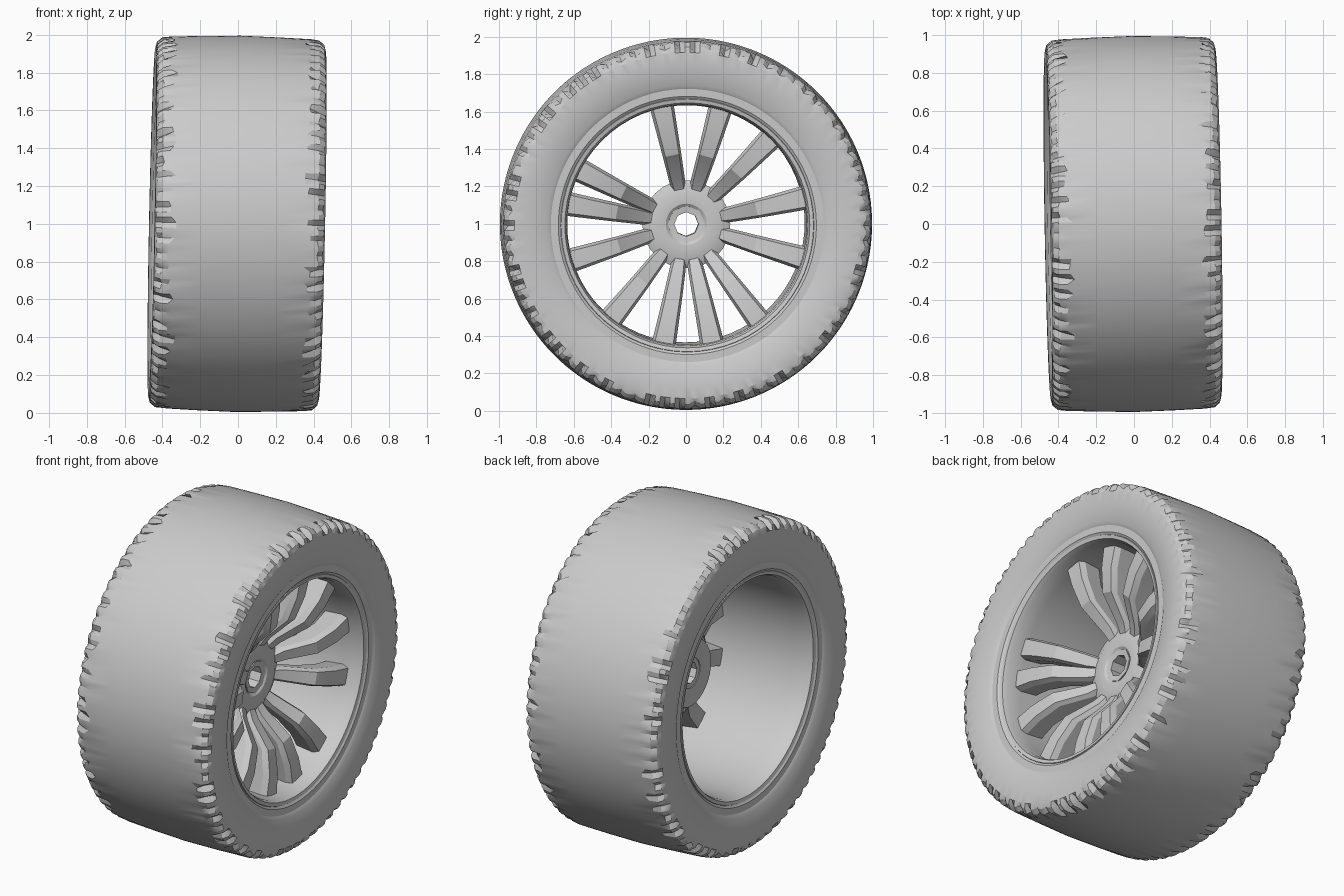
import bpy, bmesh, random
from math import sin, cos, pi, radians
from mathutils import Matrix, Vector

random.seed(4)
default = bpy.data.objects.get("Cube")
if default:
    bpy.data.objects.remove(default, do_unlink=True)

grey = bpy.data.materials.new("plain_grey")
grey.use_nodes = True
grey.diffuse_color = (0.6, 0.6, 0.6, 1)
grey.node_tree.nodes["Principled BSDF"].inputs["Base Color"].default_value = (0.6, 0.6, 0.6, 1)


def finish(name, bm, smooth=30):
    """Turn a bmesh into a part that leans slightly with the whole wheel."""
    bmesh.ops.recalc_face_normals(bm, faces=bm.faces)
    mesh = bpy.data.meshes.new(name)
    bm.to_mesh(mesh)
    bm.free()
    mesh.materials.append(grey)
    obj = bpy.data.objects.new(name, mesh)
    bpy.context.collection.objects.link(obj)
    obj.location = (-0.005, 0, 1)
    obj.rotation_euler = (0, 0.02, 0.017)
    bpy.ops.object.select_all(action='DESELECT')
    obj.select_set(True)
    bpy.context.view_layer.objects.active = obj
    bpy.ops.object.shade_smooth_by_angle(angle=radians(smooth))
    return obj


def lathe(profile, segments, tweak=None):
    """Spin a closed profile of (radius, x) points round the x axis."""
    bm = bmesh.new()
    rings = []
    for s in range(segments):
        a = 2 * pi * s / segments
        ring = []
        for i, (r, x) in enumerate(profile):
            if tweak:
                r, x = tweak(i, s, r, x)
            ring.append(bm.verts.new((x, r * cos(a), r * sin(a))))
        rings.append(ring)
    n = len(profile)
    for s in range(segments):
        p, q = rings[s], rings[(s + 1) % segments]
        for i in range(n):
            j = (i + 1) % n
            bm.faces.new((p[i], p[j], q[j], q[i]))
    return bm


# Tyre: half profile from the bead to the tread centre, mirrored in x
half = [(0.655, 0.40), (0.69, 0.425), (0.73, 0.425), (0.75, 0.437), (0.86, 0.45),
        (0.925, 0.45), (0.955, 0.442), (0.978, 0.415), (0.984, 0.36), (0.99, 0.2)]
tyre_profile = half + [(0.995, 0.0)] + [(r, -x) for r, x in reversed(half)]
last = len(tyre_profile) - 1
nicks = {}


def worn_shoulder(i, s, r, x):
    """Cut small random notches into both shoulder edges."""
    row, side = min(i, last - i), i < last / 2
    if row in (6, 7) and s % 3 == 0:
        depth = nicks.setdefault((s, side), random.uniform(0.3, 1.0))
        r -= depth * 0.03
        x -= depth * 0.012 * (1 if side else -1)
    elif row == 8:
        x += random.uniform(-0.03, 0.02) * (1 if side else -1)
    return r, x


finish("tyre", lathe(tyre_profile, 222, worn_shoulder), 25)

# Rim barrel with a rounded lip at each opening
rim_half = [(0.685, 0.40), (0.675, 0.42), (0.655, 0.415), (0.645, 0.39), (0.64, 0.3)]
rim_profile = rim_half + [(r, -x) for r, x in reversed(rim_half)]
finish("rim_barrel", lathe(rim_profile, 64))

# Hub disc and faceted bore
finish("hub", lathe([(0.09, 0.115), (0.11, 0.13), (0.18, 0.135), (0.235, 0.11),
                     (0.23, 0.03), (0.2, -0.03), (0.09, -0.03)], 32))
finish("hub_bore", lathe([(0.065, 0.12), (0.1, 0.125), (0.1, -0.025), (0.065, -0.025)], 8))

# Spoke stations: radius, front x, depth, back width, front width
stations = [(0.66, 0.33, 0.15, 0.13, 0.10), (0.52, 0.325, 0.14, 0.115, 0.085),
            (0.38, 0.29, 0.15, 0.10, 0.075), (0.24, 0.16, 0.14, 0.085, 0.06),
            (0.17, 0.12, 0.10, 0.07, 0.045)]
spoke_angles = (102, 74, 46, 13, -16, -53, -78, -101, -129, -163, 170, 153)


def spoke(angle):
    """Loft a tapered, bent spoke outwards along the given direction."""
    bm = bmesh.new()
    turn = Matrix.Rotation(radians(angle), 3, 'X')
    loops = []
    for r, x, depth, wide, narrow in stations:
        section = [(x - depth, wide * 0.4), (x - 0.035, wide / 2), (x, narrow / 2)]
        outline = section + [(px, -w) for px, w in reversed(section)]
        loops.append([bm.verts.new(turn @ Vector((px, r, w))) for px, w in outline])
    for p, q in zip(loops, loops[1:]):
        for i in range(6):
            j = (i + 1) % 6
            bm.faces.new((p[i], p[j], q[j], q[i]))
    bm.faces.new(loops[0])
    bm.faces.new(loops[-1])
    return bm


for number, angle in enumerate(spoke_angles, 1):
    finish(f"spoke_{number}", spoke(angle), 20)
